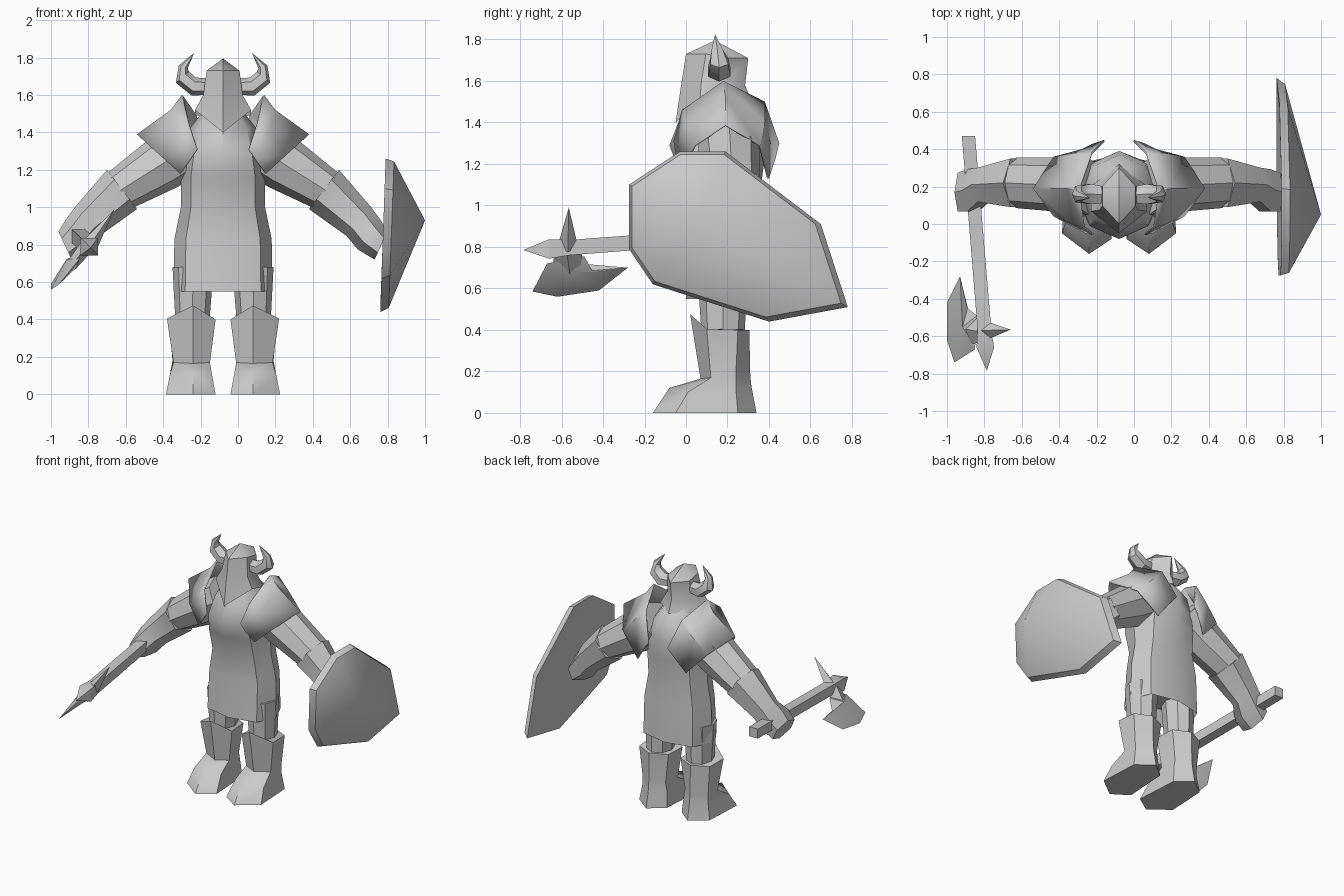
import bpy, bmesh, math
from mathutils import Vector

if "Cube" in bpy.data.objects:
    bpy.data.objects.remove(bpy.data.objects["Cube"])

AXIS = -0.08  # body symmetry plane in x

grey = bpy.data.materials.new("plain grey")
grey.diffuse_color = (0.6, 0.6, 0.6, 1)
grey.use_nodes = True
grey.node_tree.nodes["Principled BSDF"].inputs["Base Color"].default_value = grey.diffuse_color


def finish(name, bm, smooth=40):
    bmesh.ops.recalc_face_normals(bm, faces=bm.faces)
    me = bpy.data.meshes.new(name)
    bm.to_mesh(me)
    bm.free()
    ob = bpy.data.objects.new(name, me)
    bpy.context.collection.objects.link(ob)
    me.materials.append(grey)
    bpy.ops.object.select_all(action='DESELECT')
    bpy.context.view_layer.objects.active = ob
    ob.select_set(True)
    bpy.ops.object.shade_smooth_by_angle(angle=math.radians(smooth))
    return ob


def flip(p):
    return (2 * AXIS - p[0], p[1], p[2])


def loft(name, rings, mirrored=False, caps=True, closed=True, thick=0, smooth=40):
    """Skin a list of equal point rings; a one-point ring makes a tip."""
    if mirrored:
        rings = [[flip(p) for p in r] for r in rings]
    bm = bmesh.new()
    vs = [[bm.verts.new(p) for p in r] for r in rings]
    for a, b in zip(vs, vs[1:]):
        n = max(len(a), len(b))
        for i in range(n if closed else n - 1):
            j = (i + 1) % n
            if len(b) == 1:
                bm.faces.new((a[i], a[j], b[0]))
            elif len(a) == 1:
                bm.faces.new((a[0], b[j], b[i]))
            else:
                bm.faces.new((a[i], a[j], b[j], b[i]))
    if caps and closed:
        for r in (vs[0], vs[-1]):
            if len(r) > 2:
                bm.faces.new(r)
    ob = finish(name, bm, smooth)
    if thick:
        ob.modifiers.new("thickness", 'SOLIDIFY').thickness = thick
    return ob


def ring(c, u, v, n=8, start=0.0, box=1.0):
    c, u, v = Vector(c), Vector(u), Vector(v)
    out = []
    for i in range(n):
        a = start + 2 * math.pi * i / n
        k = box if i % 2 else 1
        out.append(tuple(c + (u * math.cos(a) + v * math.sin(a)) * k))
    return out


def level(z, rx, y0, y1, box=1.08):
    return ring((AXIS, (y0 + y1) / 2, z), (rx, 0, 0), (0, (y1 - y0) / 2, 0), 8, 0, box)


# tunic, with a recessed underside
loft("tunic", [level(0.66, 0.23, 0.04, 0.33), level(0.55, 0.265, 0.0, 0.37),
               level(0.83, 0.26, 0.02, 0.36), level(1.0, 0.225, 0.02, 0.35),
               level(1.16, 0.225, -0.03, 0.37), level(1.29, 0.22, -0.08, 0.39, 1.0),
               level(1.42, 0.18, -0.03, 0.37, 1.0), level(1.52, 0.10, 0.04, 0.28, 1.0)])


# helmet: six-sided with a pointed face guard
def helm(w, yf, yb, z, zf=None, zb=None):
    d = yb - yf
    zf, zb = zf or z, zb or z
    return [(AXIS, yf, zf), (AXIS + w, yf + d * 0.32, z), (AXIS + w, yf + d * 0.68, zb),
            (AXIS, yb, zb), (AXIS - w, yf + d * 0.68, zb), (AXIS - w, yf + d * 0.32, z)]


loft("helmet", [helm(0.15, -0.05, 0.32, 1.52, 1.40, 1.49), helm(0.105, -0.025, 0.285, 1.60, 1.57, 1.58),
                helm(0.088, 0.0, 0.30, 1.73, 1.73, 1.71), [(AXIS, 0.14, 1.795)]])

for m, side in ((False, "left"), (True, "right")):
    # horn
    loft(side + "_horn", [
        ring((0.0, .155, 1.645), (-.02, 0, .045), (0, .05, 0), 6),
        ring((0.075, .16, 1.645), (-.012, 0, .048), (0, .062, 0), 6),
        ring((0.137, .16, 1.695), (-.035, 0, .03), (0, .05, 0), 6),
        ring((0.133, .15, 1.75), (-.024, 0, -.008), (0, .03, 0), 6),
        [(0.075, .14, 1.825)]], m)

    # shoulder guard sheet
    loft(side + "_shoulder_guard", [
        [(.06, -.06, 1.31), (.11, -.02, 1.46), (.14, .18, 1.60), (.07, .38, 1.50), (0, .45, 1.30)],
        [(.10, -.05, 1.25), (.17, 0, 1.40), (.20, .19, 1.52), (.16, .38, 1.40), (.06, .43, 1.22)],
        [(.15, -.02, 1.18), (.27, .04, 1.29), (.38, .19, 1.39), (.27, .36, 1.29), (.12, .40, 1.13)]],
        m, closed=False, thick=0.01)

    # upper arm
    loft(side + "_upper_arm", [
        ring((0.08, .2, 1.34), (.09, 0, .12), (0, .15, 0)),
        ring((0.24, .21, 1.235), (.08, 0, .125), (0, .145, 0)),
        ring((0.47, .22, 1.09), (.065, 0, .095), (0, .135, 0))], m)

    # forearm guard and hand
    loft(side + "_forearm", [
        ring((0.46, .22, 1.095), (.08, 0, .105), (0, .15, 0), 6),
        ring((0.645, .21, .925), (.065, 0, .078), (0, .105, 0), 6),
        ring((0.70, .18, .855), (.06, 0, .08), (0, .13, 0), 6),
        ring((0.765, .17, .795), (.035, 0, .075), (0, .12, 0), 6)], m)

    # thigh
    loft(side + "_leg", [ring((.085, .18, .30), (.085, 0, 0), (0, .10, 0)),
                         ring((.08, .175, .68), (.11, 0, 0), (0, .12, 0))], m)

    # boot
    loft(side + "_boot", [
        [(.08, -.16, 0), (.225, -.05, 0), (.21, .25, 0), (.09, .34, 0), (-.02, .25, 0), (-.04, -.08, 0)],
        [(.08, -.08, .12), (.205, .01, .10), (.19, .24, .12), (.09, .315, .13), (-.01, .24, .12), (-.02, 0, .11)],
        [(.08, .07, .165), (.185, .12, .17), (.19, .24, .18), (.09, .31, .18), (0, .24, .18), (-.01, .11, .17)],
        [(.08, .02, .475), (.22, .10, .405), (.21, .25, .40), (.09, .305, .40), (-.03, .25, .40), (-.04, .10, .40)]], m)

# shield: rim outline in y, z, bulging to an off-centre boss
outline = [(-.03, 1.26), (.19, 1.26), (.65, .91), (.78, .51),
           (.40, .44), (-.16, .62), (-.275, .79), (-.275, 1.10)]
boss = (.05, .93)


def shield_ring(x, s):
    return [(x + (z - .85) * .035, boss[0] + (y - boss[0]) * s, boss[1] + (z - boss[1]) * s)
            for y, z in outline]


loft("shield", [[(.88, *boss)], shield_ring(.775, .95), shield_ring(.775, 1),
                shield_ring(.82, .955), [(1.0, *boss)]], smooth=35)

# axe handle with a pointed end
def shaft(x, y, z, r):
    return ring((x, y, z), (r, 0, 0), (0, 0, r), 4, math.pi / 4)


loft("axe_handle", [shaft(-.885, .47, .875, .05), shaft(-.80, -.56, .797, .052),
                    shaft(-.795, -.66, .79, .066), [(-.787, -.785, .785)]], smooth=25)

# axe blade: crescent tapering to a sharp edge
edge = [(-.84, -.49, .755), (-.89, -.45, .68), (-.93, -.28, .70), (-1.0, -.42, .59),
        (-1.0, -.62, .56), (-.96, -.74, .585), (-.85, -.67, .72)]
core = Vector((-.89, -.55, .70))
normal = Vector((.76, 0, -.65)) * .035
loft("axe_blade", [[tuple(core + normal)], edge, [tuple(core - normal)]], smooth=25)
loft("axe_neck", [ring((-.80, -.575, .80), (.03, 0, -.025), (0, .06, 0), 4),
                  ring((-.89, -.56, .69), (.022, 0, -.02), (0, .08, 0), 4)], smooth=25)

# axe spike
loft("axe_spike", [ring((-.79, -.57, .80), (.035, 0, -.025), (0, .05, 0), 4),
                   [(-.66, -.565, .99)]], smooth=25)
